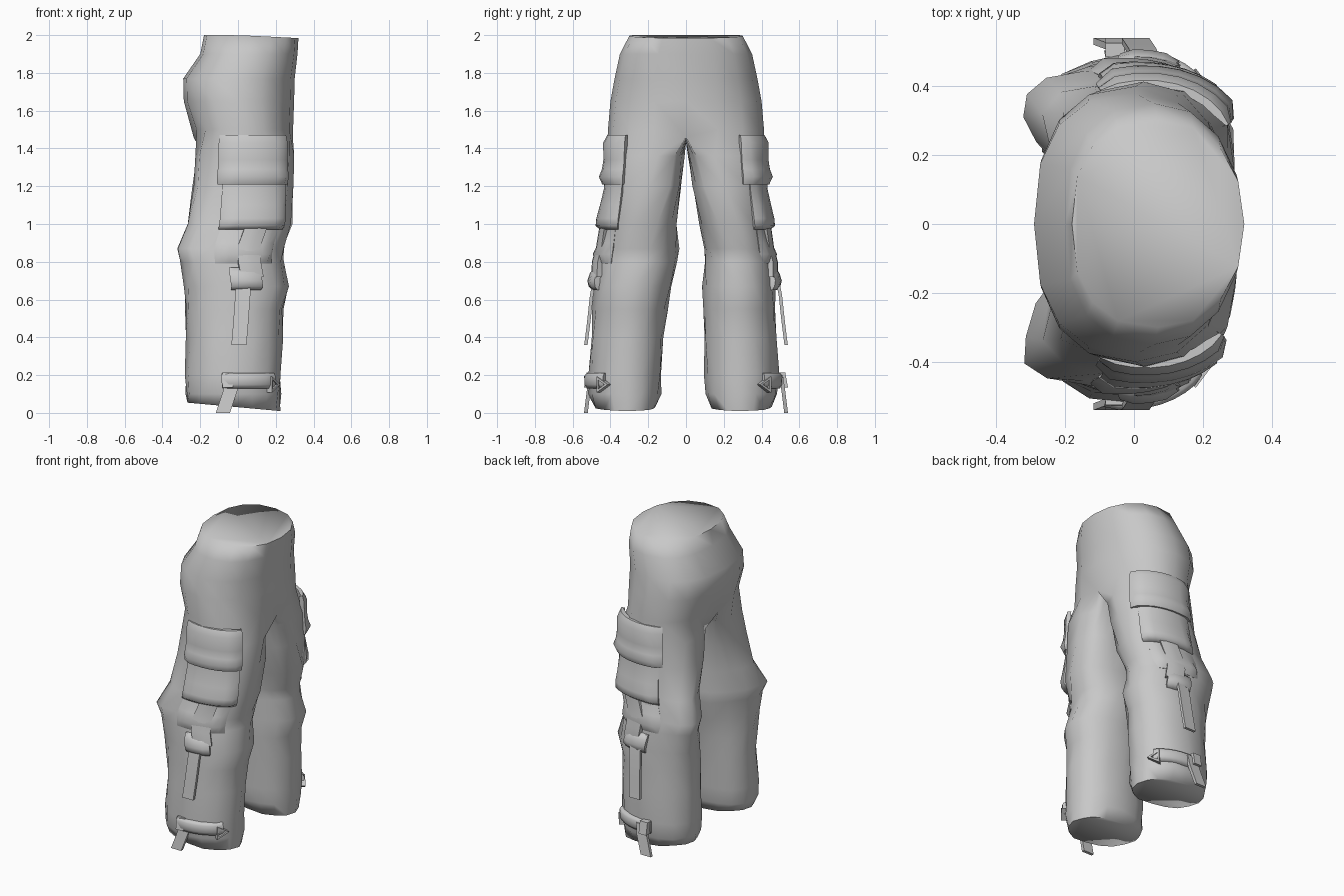
import bpy, bmesh
from math import cos, sin, radians, copysign, pi
from mathutils import Vector

old = bpy.data.objects.get("Cube")
if old:
    bpy.data.objects.remove(old)

cloth = bpy.data.materials.new("grey_cloth")
cloth.use_nodes = True
cloth.diffuse_color = (0.58, 0.58, 0.58, 1)
cloth.node_tree.nodes["Principled BSDF"].inputs["Base Color"].default_value = (0.58, 0.58, 0.58, 1)

N = 16
HALF = N // 2
# hips: height, back x, front x, half width
HIPS = [(2.0, -.18, .32, .30), (1.9, -.2, .315, .35), (1.77, -.29, .3, .378),
        (1.65, -.287, .297, .4), (1.5, -.235, .29, .413)]
# legs: height, back x, front x, inner y left, inner y right, outer y, back corner
LEGS = [(1.5, -.22, .29, 0, 0, .413, 0), (1.36, -.225, .295, .012, .012, .415, 0),
        (1.2, -.24, .295, .035, .025, .42, .02), (1.0, -.265, .285, .075, .048, .432, .07),
        (.87, -.325, .245, .095, .04, .45, .11), (.8, -.305, .24, .098, .045, .46, .09),
        (.67, -.285, .27, .09, .075, .47, .05), (.55, -.278, .237, .09, .1, .475, .02),
        (.4, -.273, .235, .095, .118, .48, 0), (.2, -.28, .225, .1, .13, .49, 0),
        (.1, -.275, .225, .102, .135, .485, 0), (.03, -.265, .22, .13, .16, .455, 0)]


def power(v, p):
    return copysign(abs(v) ** p, v)


def thigh(z):
    """How far up the thigh a height is, from 0 to 1."""
    return max(0, min(1, (z - .7) / .6))


def oval(x0, x1, y0, y1, a, p):
    """Point on a rounded outline."""
    return Vector(((x0 + x1) / 2 + (x1 - x0) / 2 * power(cos(a), p),
                   (y0 + y1) / 2 + (y1 - y0) / 2 * power(sin(a), p), 0))


def leg_point(z, a, side, out=0):
    """Point on the leg surface at a height and angle, pushed outward."""
    row = LEGS[0] if z >= LEGS[0][0] else LEGS[-1]
    for u, v in zip(LEGS, LEGS[1:]):
        if v[0] <= z <= u[0]:
            t = (u[0] - z) / (u[0] - v[0])
            row = [m + (n - m) * t for m, n in zip(u, v)]
    _, x0, x1, left, right, y1, corner = row
    y0 = left if side > 0 else right
    # squarer inner thigh, sharper back of the knee
    p = .88 - .25 * thigh(z) if sin(a) < 0 else .96
    if cos(a) < 0:
        p += 2 * corner
    v = oval(x0 - out, x1 + out, y0 - out, y1 + out, a, p)
    if cos(a) < 0:
        pull = corner * (.7 if side > 0 else 1.15)
        v.y = min(v.y + pull * cos(a) ** 2, y1 + out)
    if side < 0:
        # right leg stands slightly wider
        v.y += .025 * max(0, 1.3 - z) * max(0, sin(a))
    v.y *= side
    v.z = z
    return v


def ring_angle(i, z):
    """Angle of a leg vertex; the outer half wraps further round the thigh."""
    spread = radians(42) * thigh(z)
    if i <= HALF:
        return -spread + i * (pi + 2 * spread) / HALF
    return pi + spread + (i - HALF) * (pi - 2 * spread) / HALF


def finish(bm, name, angle=55):
    bmesh.ops.remove_doubles(bm, verts=bm.verts, dist=.0005)
    bmesh.ops.recalc_face_normals(bm, faces=bm.faces)
    me = bpy.data.meshes.new(name)
    bm.to_mesh(me)
    bm.free()
    me.materials.append(cloth)
    ob = bpy.data.objects.new(name, me)
    bpy.context.collection.objects.link(ob)
    bpy.ops.object.select_all(action='DESELECT')
    ob.select_set(True)
    bpy.context.view_layer.objects.active = ob
    bpy.ops.object.shade_smooth_by_angle(angle=radians(angle))


def bridge(bm, a, b, closed=True):
    n = len(a)
    for i in range(n if closed else n - 1):
        j = (i + 1) % n
        bm.faces.new((a[i], a[j], b[j], b[i]))


def build_trousers():
    bm = bmesh.new()
    rings = []
    for z, x0, x1, h in HIPS:
        ring = []
        for i in range(N):
            a = i * 2 * pi / N
            v = oval(x0, x1, -h, h, a, .8 if cos(a) < -.01 else .92)
            v.z = z - (.05 * max(v.x, 0) if z == 2 else 0)
            ring.append(bm.verts.new(v))
        rings.append(ring)
    for a, b in zip(rings, rings[1:]):
        bridge(bm, a, b)
    # waist cap
    bm.faces.new(rings[0])
    # crotch seam shared by both legs
    hip = rings[-1]
    front, back = hip[0], hip[HALF]
    front.co.z = back.co.z = 1.46
    seam = []
    for i in range(1, HALF):
        t = i / HALF
        co = back.co.lerp(front.co, t)
        co.z = 1.46 - .03 * sin(pi * t)
        seam.append(bm.verts.new(co))
    for side in (1, -1):
        last = [hip[(side * i) % N] for i in range(HALF + 1)] + seam
        for k, row in enumerate(LEGS[1:]):
            ring = []
            for i in range(N):
                # cloth creases
                crease = .005 * sin(i * 2.3 + k * 2.1 + side)
                v = leg_point(row[0], ring_angle(i, row[0]), side, crease)
                if row is LEGS[-1]:
                    v.z -= .09 * v.x
                ring.append(bm.verts.new(v))
            bridge(bm, last, ring)
            last = ring
        bm.faces.new(last)
    finish(bm, "trousers", 80)


def patch(name, side, profile, a0, a1, steps=8, taper=.35):
    """Padded strip wrapped on the outer leg; profile is (height, thickness)."""
    bm = bmesh.new()
    rows = []
    for z, out in [(profile[0][0], -.02)] + profile + [(profile[-1][0], -.02)]:
        row = [bm.verts.new(leg_point(z, radians(a0), side, -.02))]
        for i in range(steps + 1):
            a = radians(a0 + (a1 - a0) * i / steps)
            # thinner toward both ends
            full = 1 if 0 < i < steps else taper
            row.append(bm.verts.new(leg_point(z, a, side, out * full)))
        row.append(bm.verts.new(leg_point(z, radians(a1), side, -.02)))
        rows.append(row)
    for a, b in zip(rows, rows[1:]):
        bridge(bm, a, b, False)
    finish(bm, name, 60)


def strap(name, side, path, width, thick):
    """Flat webbing following a path of (x, outward y, z)."""
    bm = bmesh.new()
    rings = []
    for x, y, z in path:
        rings.append([bm.verts.new((x + i * width / 2, side * (y + j * thick / 2), z))
                      for i, j in ((-1, -1), (1, -1), (1, 1), (-1, 1))])
    for a, b in zip(rings, rings[1:]):
        bridge(bm, a, b)
    bm.faces.new(rings[0])
    bm.faces.new(rings[-1])
    finish(bm, name, 40)


def ring_buckle(name, side):
    """Small triangular buckle on the front of the ankle strap."""
    bm = bmesh.new()
    centre = leg_point(.15, radians(38), side, .008)
    tangent = Vector((.6, -side * .8, 0))
    normal = Vector((.8, side * .6, 0))
    rings = []
    for size, depth in ((.05, -.02), (.05, .018), (.028, .018), (.028, -.02)):
        rings.append([bm.verts.new(centre + normal * depth
                                   + tangent * size * cos(radians(a))
                                   + Vector((0, 0, size * sin(radians(a)))))
                      for a in (0, 120, 240)])
    for a, b in zip(rings, rings[1:] + rings[:1]):
        bridge(bm, a, b)
    finish(bm, name, 20)


build_trousers()
for side, tag, flap_start in ((-1, "right", 32), (1, "left", 22)):
    # cargo pocket: flap, gathered fold and pouch
    patch(tag + "_pocket_flap", side,
          [(1.47, .004), (1.43, .025), (1.34, .022), (1.29, .028), (1.25, .042), (1.21, .022)],
          flap_start, 120)
    patch(tag + "_pocket_pouch", side,
          [(1.24, .01), (1.18, .012), (1.1, .025), (1.03, .038), (.99, .038), (.97, .01)],
          34, 114)
    # bunched cloth under the pocket
    patch(tag + "_knee_fold", side, [(.97, .0), (.9, .01), (.84, .028), (.79, .0)], 40, 112, 8, 0)
    # hanging strap with its buckle
    patch(tag + "_upper_strap", side, [(.98, .02), (.88, .02), (.8, .03), (.72, .025)], 60, 84, 3, .9)
    patch(tag + "_strap_buckle", side, [(.77, .012), (.74, .03), (.7, .04), (.67, .03), (.65, .01)],
          63, 96, 4, .7)
    strap(tag + "_hanging_strap", side,
          [(.03, .485, .7), (.025, .5, .62), (.015, .515, .48), (.005, .53, .36)], .08, .018)
    # ankle strap, buckle and loose end
    patch(tag + "_ankle_strap", side, [(.21, .01), (.195, .022), (.15, .022), (.13, .01)],
          34, 102, 8, .8)
    strap(tag + "_ankle_strap_end", side,
          [(-.03, .505, .19), (-.04, .515, .12), (-.08, .53, 0)], .075, .02)
    strap(tag + "_ankle_loop", side, [(-.055, .505, .215), (-.055, .52, .135)], .055, .04)
    ring_buckle(tag + "_ankle_buckle", side)
